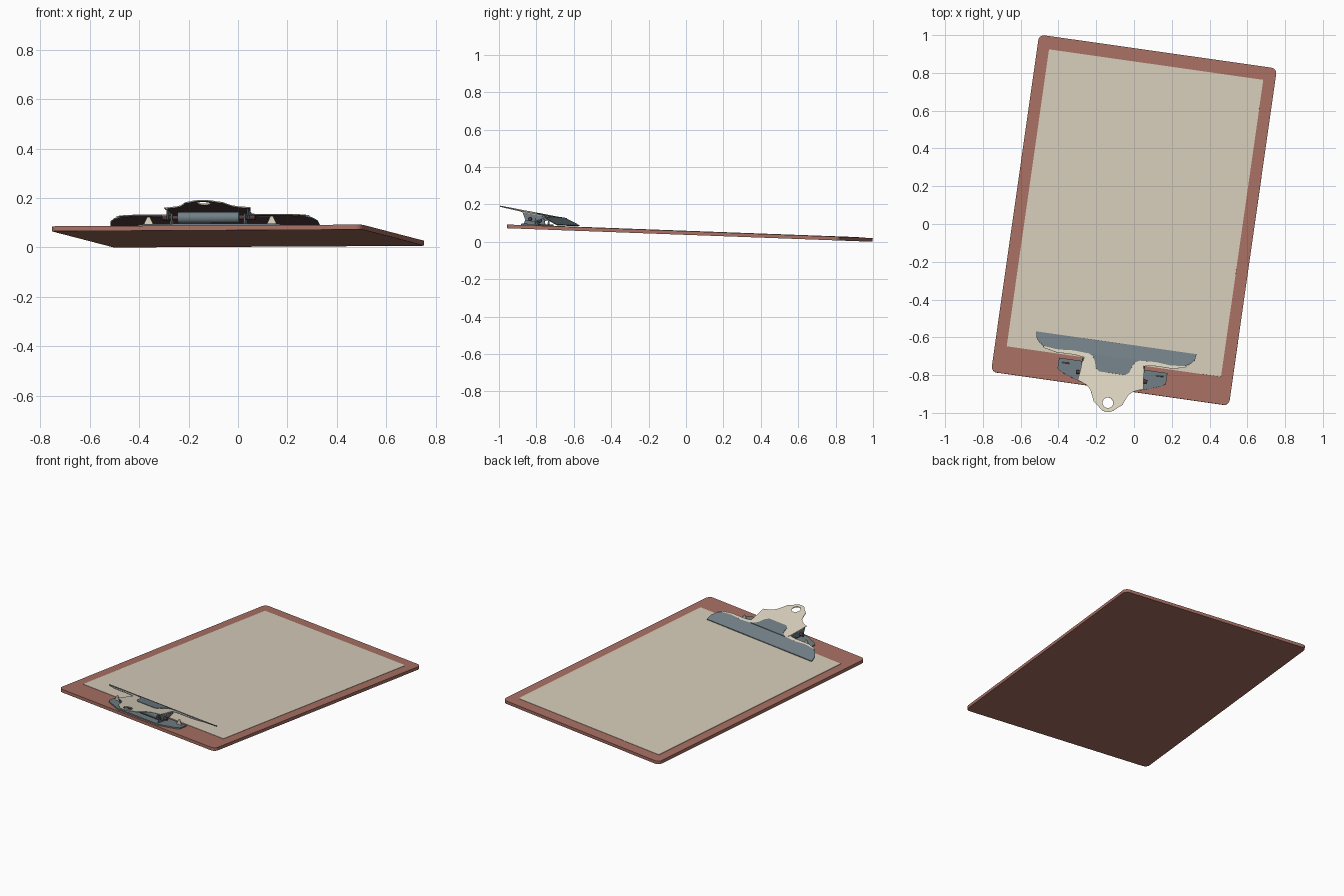
import bpy, bmesh, math
from mathutils import Matrix, Vector

if "Cube" in bpy.data.objects:
    bpy.data.objects.remove(bpy.data.objects["Cube"])

# Board frame: u across, v along, w up from the underside of the board
TILT = math.atan(0.037)
FRAME = (Matrix.Translation((0, 0.02, 0.037 * 0.98)) @ Matrix.Rotation(-TILT, 4, 'X')
         @ Matrix.Rotation(math.radians(-8.1), 4, 'Z'))
TOP = 0.02


def material(name, rgb):
    m = bpy.data.materials.new(name)
    lin = [((c / 255 + 0.055) / 1.055) ** 2.4 for c in rgb]
    m.diffuse_color = (*lin, 1)
    m.use_nodes = True
    m.node_tree.nodes["Principled BSDF"].inputs["Base Color"].default_value = m.diffuse_color
    return m


BROWN = material("red_brown_board", (168, 112, 99))
PAPER = material("paper_beige", (214, 204, 185))
CREAM = material("pale_metal", (222, 213, 193))
SLATE = material("slate_metal", (112, 126, 133))
DARK = material("dark_underside", (82, 60, 60))


def finish(name, bm, mats, under=False):
    bmesh.ops.recalc_face_normals(bm, faces=bm.faces[:])
    if under:  # undersides take the second material
        for f in bm.faces:
            f.material_index = 1 if f.normal.z < -0.4 else 0
    bm.transform(FRAME)
    me = bpy.data.meshes.new(name)
    bm.to_mesh(me)
    bm.free()
    for m in mats:
        me.materials.append(m)
    ob = bpy.data.objects.new(name, me)
    bpy.context.collection.objects.link(ob)
    return ob


def plate(name, loops, height, thick, mats, under=False):
    """Flat sheet from outlines (later loops are holes), lifted by height(v)."""
    bm = bmesh.new()
    edges = []
    for loop in loops:
        vs = [bm.verts.new((u, v, 0)) for u, v in loop]
        edges += [bm.edges.new((vs[i - 1], vs[i])) for i in range(len(vs))]
    bmesh.ops.triangle_fill(bm, edges=edges, use_beauty=True, normal=(0, 0, 1))
    bmesh.ops.dissolve_limit(bm, angle_limit=0.01, verts=bm.verts[:], edges=bm.edges[:])
    ext = bmesh.ops.extrude_face_region(bm, geom=bm.faces[:])
    for g in ext["geom"]:
        if isinstance(g, bmesh.types.BMVert):
            g.co.z += thick
    for v in bm.verts:
        v.co.z += height(v.co.y)
    return finish(name, bm, mats, under)


def upright(name, u, pts, thick, mats, axis='u'):
    """Thin standing sheet; pts are (v, w) for axis u, or (u, w) at fixed v."""
    bm = bmesh.new()
    rings = []
    for s in (-0.5, 0.5):
        o = u + s * thick
        rings.append([bm.verts.new((o, a, w) if axis == 'u' else (a, o, w)) for a, w in pts])
    a, b = rings
    bm.faces.new(a)
    bm.faces.new(b)
    for i in range(len(pts)):
        bm.faces.new((a[i - 1], a[i], b[i], b[i - 1]))
    return finish(name, bm, mats)


def rod(name, v, w, radius, length, mats):
    bm = bmesh.new()
    rot = Matrix.Translation((0, v, w)) @ Matrix.Rotation(math.pi / 2, 4, 'Y')
    bmesh.ops.create_cone(bm, cap_ends=True, segments=20, radius1=radius,
                          radius2=radius, depth=length, matrix=rot)
    ob = finish(name, bm, mats)
    bpy.ops.object.select_all(action='DESELECT')
    bpy.context.view_layer.objects.active = ob
    ob.select_set(True)
    bpy.ops.object.shade_smooth_by_angle(angle=math.radians(40))
    return ob


def arc(cx, cy, r, a0, a1, n):
    return [(cx + r * math.cos(math.radians(a0 + (a1 - a0) * i / n)),
             cy + r * math.sin(math.radians(a0 + (a1 - a0) * i / n))) for i in range(n + 1)]


def mirrored(half):
    """Close a right-hand half outline with its mirror image."""
    return half + [(-u, v) for u, v in reversed(half) if abs(u) > 1e-6]


# Board with rounded corners
R, HU, HV = 0.03, 0.636, 0.902
board = []
for k, (su, sv) in enumerate(((1, 1), (-1, 1), (-1, -1), (1, -1))):
    board += arc(su * (HU - R), sv * (HV - R), R, 90 * k, 90 * k + 90, 6)
plate("board", [board], lambda v: 0, TOP, [BROWN])

# Paper sheet
plate("paper", [[(-0.573, -0.757), (0.573, -0.757), (0.573, 0.832), (-0.573, 0.832)]],
      lambda v: TOP, 0.002, [PAPER])

# Clip base plate with tapered wings
plate("clip_base", [mirrored([(0.29, -0.778), (0.29, -0.835), (0.27, -0.85), (0.165, -0.888)])],
      lambda v: TOP, 0.008, [SLATE])


def jaw_h(v):
    return TOP + 0.005 + (-0.657 - v) * 0.5


def lever_h(v):
    return TOP + 0.044 + (-0.735 - v) * 0.17


# Sloping jaw and its pale rolled rim
plate("clip_jaw", [mirrored([(0.428, -0.657), (0.424, -0.69), (0.405, -0.713), (0.375, -0.73),
                             (0.30, -0.737), (0.22, -0.73), (0.13, -0.735)])],
      jaw_h, 0.005, [SLATE, DARK], True)
for s, side in ((-1, "left"), (1, "right")):
    rim = [(0.395, -0.721), (0.375, -0.739), (0.31, -0.753), (0.21, -0.752), (0.15, -0.76),
           (0.13, -0.735), (0.22, -0.73), (0.30, -0.737), (0.375, -0.73)]
    plate("jaw_rim_" + side, [[(s * u, v) for u, v in rim]], lever_h, 0.004, [CREAM, DARK], True)

# Lever with rounded thumb tab and hanging hole
half = [(0.14, -0.733), (0.157, -0.75), (0.165, -0.80), (0.176, -0.884), (0.15, -0.892),
        (0.122, -0.905), (0.102, -0.925), (0.088, -0.955), (0.076, -0.985)]
half += [(u, v) for u, v in arc(0, -0.972, 0.058, -35, -90, 6)]
plate("clip_lever", [mirrored(half), arc(0, -0.981, 0.028, 0, 345, 23)],
      lever_h, 0.005, [CREAM, DARK], True)

# Pressed slate tongue in the middle of the lever
plate("lever_tongue", [mirrored([(0.14, -0.733), (0.115, -0.745), (0.1, -0.77), (0.09, -0.805),
                                 (0.07, -0.822)])],
      lambda v: lever_h(v) + 0.004, 0.004, [SLATE])

# Spring, pivot pin, side cheeks and small stops
rod("spring", -0.84, TOP + 0.034, 0.023, 0.25, [SLATE])
rod("pivot_pin", -0.84, TOP + 0.034, 0.01, 0.38, [DARK])
for s, side in ((-1, "left"), (1, "right")):
    upright("lever_cheek_" + side, s * 0.165,
            [(-0.884, lever_h(-0.884)), (-0.865, TOP + 0.025), (-0.82, TOP + 0.02),
             (-0.76, lever_h(-0.76) - 0.006), (-0.76, lever_h(-0.76))], 0.006, [SLATE])
    upright("base_cheek_" + side, s * 0.15,
            [(-0.88, TOP), (-0.8, TOP), (-0.815, TOP + 0.05), (-0.86, TOP + 0.05)], 0.006, [SLATE])
    upright("stop_" + side, -0.80, [(s * 0.232, TOP + 0.008), (s * 0.272, TOP + 0.008),
                                    (s * 0.257, TOP + 0.04), (s * 0.247, TOP + 0.04)],
            0.005, [CREAM], axis='v')
